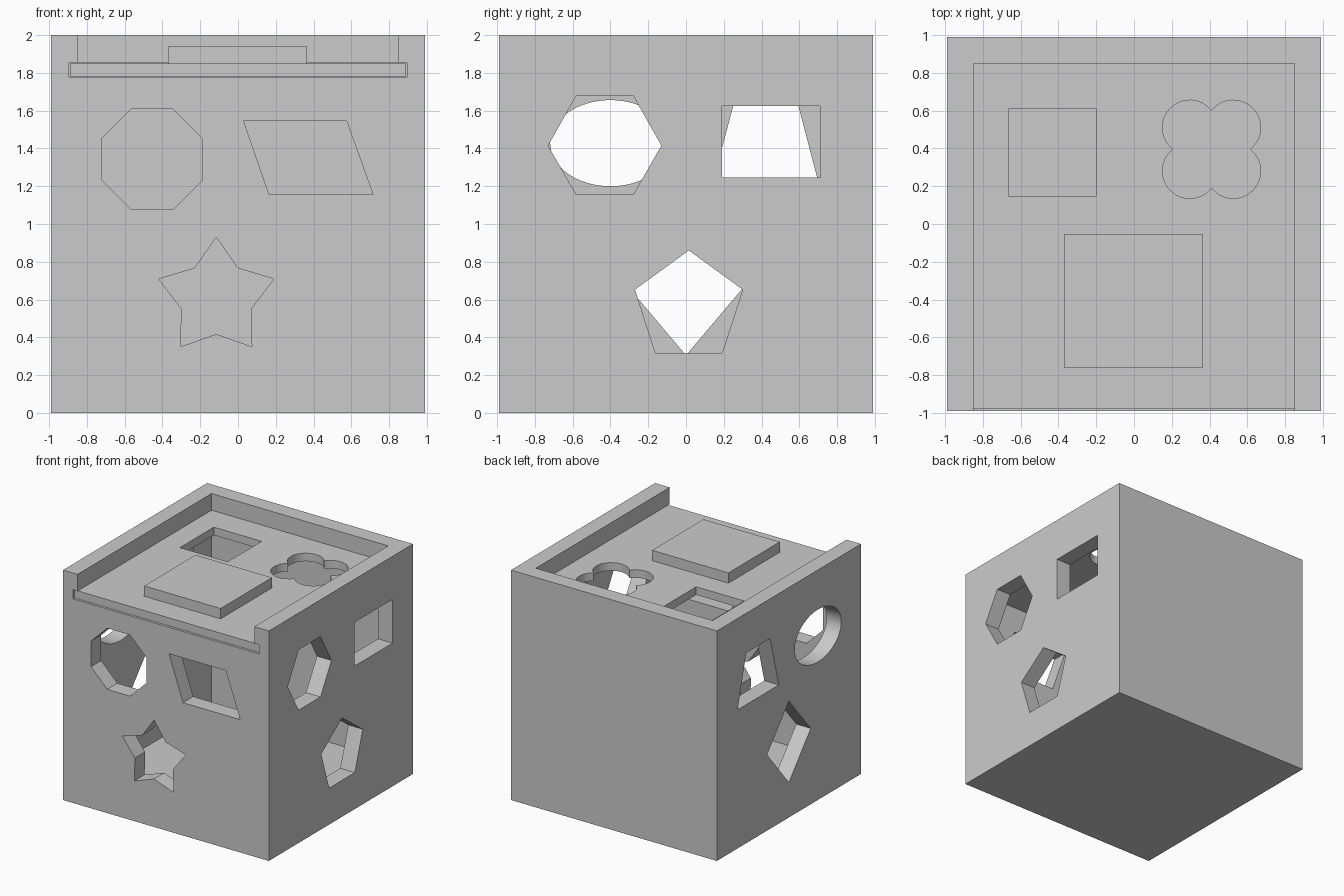
import bpy, bmesh
from math import sin, cos, pi, radians
from mathutils import Vector

if "Cube" in bpy.data.objects:
    bpy.data.objects.remove(bpy.data.objects["Cube"])


def box(name, lo, hi):
    return prism(name, [(lo[0], lo[1]), (hi[0], lo[1]), (hi[0], hi[1]), (lo[0], hi[1])],
                 'z', lo[2], hi[2])


def prism(name, pts, axis, a, b):
    """Extrude a 2D outline along an axis from a to b."""
    place = {'x': lambda p, t: (t, p[0], p[1]),
             'y': lambda p, t: (p[0], t, p[1]),
             'z': lambda p, t: (p[0], p[1], t)}[axis]
    bm = bmesh.new()
    face = bm.faces.new([bm.verts.new(place(p, a)) for p in pts])
    ext = bmesh.ops.extrude_face_region(bm, geom=[face])
    verts = [v for v in ext['geom'] if isinstance(v, bmesh.types.BMVert)]
    bmesh.ops.translate(bm, verts=verts, vec=Vector(place((0, 0), b - a)))
    bmesh.ops.recalc_face_normals(bm, faces=bm.faces)
    mesh = bpy.data.meshes.new(name)
    bm.to_mesh(mesh)
    bm.free()
    obj = bpy.data.objects.new(name, mesh)
    bpy.context.collection.objects.link(obj)
    return obj


def cut(target, cutter):
    cutter.hide_render = True
    mod = target.modifiers.new('cut', 'BOOLEAN')
    mod.operation, mod.solver, mod.object = 'DIFFERENCE', 'EXACT', cutter
    bpy.context.view_layer.objects.active = target
    bpy.ops.object.modifier_apply(modifier=mod.name)
    bpy.data.objects.remove(cutter)


def ring(cx, cy, radii, n, start=90, sx=1.0):
    """Regular outline; several radii alternate (star)."""
    return [(cx + sx * radii[i % len(radii)] * cos(radians(start) + 2 * pi * i / n),
             cy + radii[i % len(radii)] * sin(radians(start) + 2 * pi * i / n))
            for i in range(n)]


def clover(cx, cy, a, r, steps=16):
    pts = []
    for q in range(4):
        c = Vector((a, a))
        for i in range(steps):
            t = radians(-52.5 + 195 * i / steps)
            p = c + Vector((cos(t), sin(t))) * r
            for _ in range(q):
                p = Vector((-p.y, p.x))
            pts.append((cx + p.x, cy + p.y))
    return pts


# Hollow box with open front notch and side grooves for the sliding lid
body = box('box_body', (-.99, -.99, 0), (.99, .99, 2))
cut(body, box('cavity', (-.85, -.85, .14), (.85, .85, 1.80)))
cut(body, box('lid_groove', (-.895, -1.1, 1.775), (.895, .895, 1.855)))
cut(body, box('top_opening', (-.85, -1.1, 1.83), (.85, .85, 2.1)))

# Front holes: octagon, parallelogram, star
front = [ring(-.455, 1.342, [.288], 8, 22.5),
         [(.03, 1.545), (.575, 1.545), (.715, 1.155), (.165, 1.155)],
         ring(-.115, .61, [.32, .193], 10)]
# Right holes: hexagon, rectangle, pentagon
right = [[(-.73, 1.415), (-.58, 1.68), (-.28, 1.68), (-.13, 1.415), (-.28, 1.155), (-.58, 1.155)],
         [(.19, 1.245), (.71, 1.245), (.71, 1.625), (.19, 1.625)],
         ring(.015, .56, [.3], 5)]
# Left holes: ellipse, trapezoid, diamond
left = [ring(-.4, 1.428, [.228], 64, 90, 1.4),
        [(.138, 1.205), (.705, 1.205), (.587, 1.655), (.258, 1.655)],
        [(0, .305), (.3, .66), (0, 1.01), (-.3, .66)]]
for shapes, axis, a, b in ((front, 'y', -1.1, -.7), (right, 'x', .7, 1.1), (left, 'x', -1.1, -.7)):
    for pts in shapes:
        cut(body, prism('hole', pts, axis, a, b))

# Sliding lid with square and clover holes
lid = box('sliding_lid', (-.89, -.978, 1.78), (.89, .89, 1.85))
cut(lid, box('hole', (-.66, .145, 1.6), (-.2, .61, 2)))
cut(lid, prism('hole', clover(.41, .395, .115, .145), 'z', 1.6, 2))

# Raised grip on the lid
box('lid_grip', (-.37, -.76, 1.84), (.365, -.055, 1.94))

# Flat sides, smooth curved hole walls
for obj in (body, lid):
    bpy.ops.object.select_all(action='DESELECT')
    obj.select_set(True)
    bpy.context.view_layer.objects.active = obj
    bpy.ops.object.shade_smooth_by_angle(angle=radians(25))
